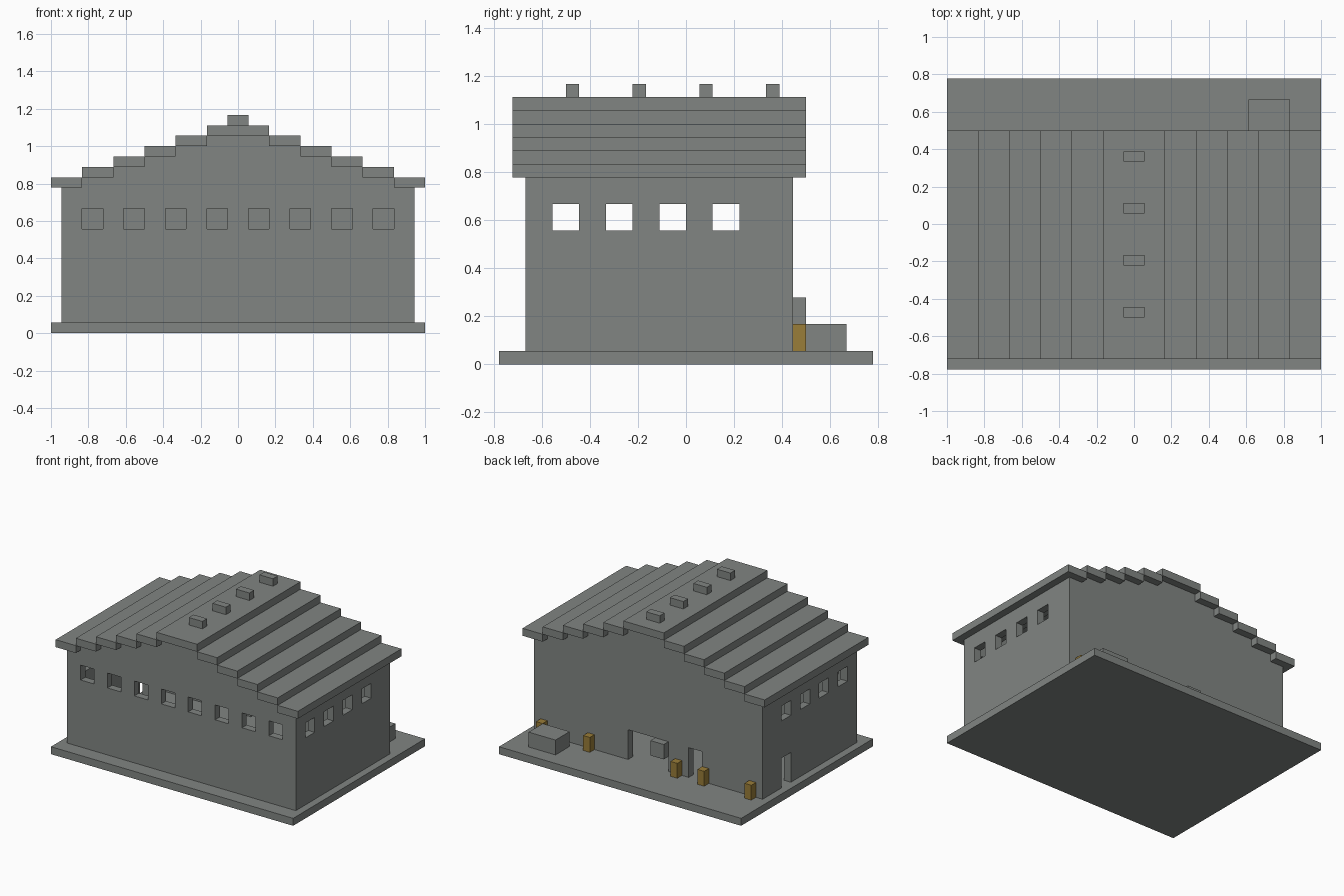
import bpy
import bmesh
from mathutils import Matrix, Vector

U = 1 / 18  # building module

cube = bpy.data.objects.get("Cube")
if cube:
    bpy.data.objects.remove(cube, do_unlink=True)


def make_material(name, rgb):
    mat = bpy.data.materials.new(name)
    mat.use_nodes = True
    color = (*rgb, 1)
    mat.diffuse_color = color
    mat.node_tree.nodes["Principled BSDF"].inputs["Base Color"].default_value = color
    return mat


concrete = make_material("concrete_gray", (0.22, 0.235, 0.225))
ochre = make_material("ochre", (0.32, 0.205, 0.04))


def finish(bm, name, mat):
    bmesh.ops.recalc_face_normals(bm, faces=bm.faces)
    bmesh.ops.scale(bm, vec=(U, U, U), verts=bm.verts)
    mesh = bpy.data.meshes.new(name)
    bm.to_mesh(mesh)
    bm.free()
    mesh.materials.append(mat)
    obj = bpy.data.objects.new(name, mesh)
    bpy.context.collection.objects.link(obj)
    return obj


def boxes(name, ranges, mat=concrete):
    """One object of boxes, each given as (x, y, z) ranges in modules."""
    bm = bmesh.new()
    for spans in ranges:
        lo = Vector([s[0] for s in spans])
        hi = Vector([s[1] for s in spans])
        place = Matrix.Translation((lo + hi) / 2) @ Matrix.Diagonal((*(hi - lo), 1))
        bmesh.ops.create_cube(bm, size=1, matrix=place)
    return finish(bm, name, mat)


def cut(obj, openings):
    """Cut box openings through a wall and discard the cutter."""
    cutter = boxes("opening_cutter", openings)
    cutter.hide_render = True
    mod = obj.modifiers.new("openings", "BOOLEAN")
    mod.operation = "DIFFERENCE"
    mod.solver = "EXACT"
    mod.object = cutter
    graph = bpy.context.evaluated_depsgraph_get()
    mesh = bpy.data.meshes.new_from_object(obj.evaluated_get(graph))
    obj.modifiers.clear()
    obj.data = mesh
    bpy.data.objects.remove(cutter, do_unlink=True)


def gable_wall(name, y):
    """Stepped gable that follows the underside of the roof."""
    half = [(17, 1), (17, 14)]
    for i in range(5):
        w = 15 - 3 * i
        half += [(w, 14 + i), (w, 15 + i)]
    outline = half + [(-x, z) for x, z in reversed(half)]
    bm = bmesh.new()
    face = bm.faces.new([bm.verts.new((x, y, z)) for x, z in outline])
    new = bmesh.ops.extrude_face_region(bm, geom=[face])["geom"]
    moved = [g for g in new if isinstance(g, bmesh.types.BMVert)]
    bmesh.ops.translate(bm, vec=(0, 1, 0), verts=moved)
    return finish(bm, name, concrete)


# Ground slab
boxes("base_slab", [((-18, 18), (-14, 14), (0, 1))])

# Front wall with a row of eight windows
front = gable_wall("front_wall", -12)
cut(front, [((x, x + 2), (-13, -10), (10, 12)) for x in range(-15, 15, 4)])

# Back wall with a wide entrance and a small door
back = gable_wall("back_wall", 7)
cut(back, [((-3, 3), (6, 9), (0, 5)), ((-8, -6), (6, 9), (0, 5))])

# Side walls with four windows each, and a door on one side
for name, side in (("left_wall", 1), ("right_wall", -1)):
    x0, x1 = sorted((16 * side, 17 * side))
    wall = boxes(name, [((x0, x1), (-11, 7), (1, 14))])
    openings = [((x0 - 1, x1 + 1), (y, y + 2), (10, 12)) for y in range(-10, 4, 4)]
    if side < 0:
        openings.append(((x0 - 1, x1 + 1), (2, 4), (0, 5)))
    cut(wall, openings)

# Stepped roof
steps = [((-3, 3), (-13, 9), (19, 20))]
for i in range(5):
    outer = 18 - 3 * i
    z = (14 + i, 15 + i)
    steps += [((outer - 3, outer), (-13, 9), z), ((-outer, 3 - outer), (-13, 9), z)]
boxes("stepped_roof", steps)

# Ridge vents
boxes("ridge_vents", [((-1, 1), (y, y + 1), (20, 21)) for y in range(-9, 7, 5)])

# Yard pieces behind the building
boxes("yard_block", [((11, 15), (9, 12), (1, 3))])
boxes("entrance_panel", [((-3, -1), (8, 9), (3, 5))])
boxes("ochre_posts", [((x, x + 1), (8, 9), (1, 3)) for x in (15, 8, -5, -9, -16)], ochre)
